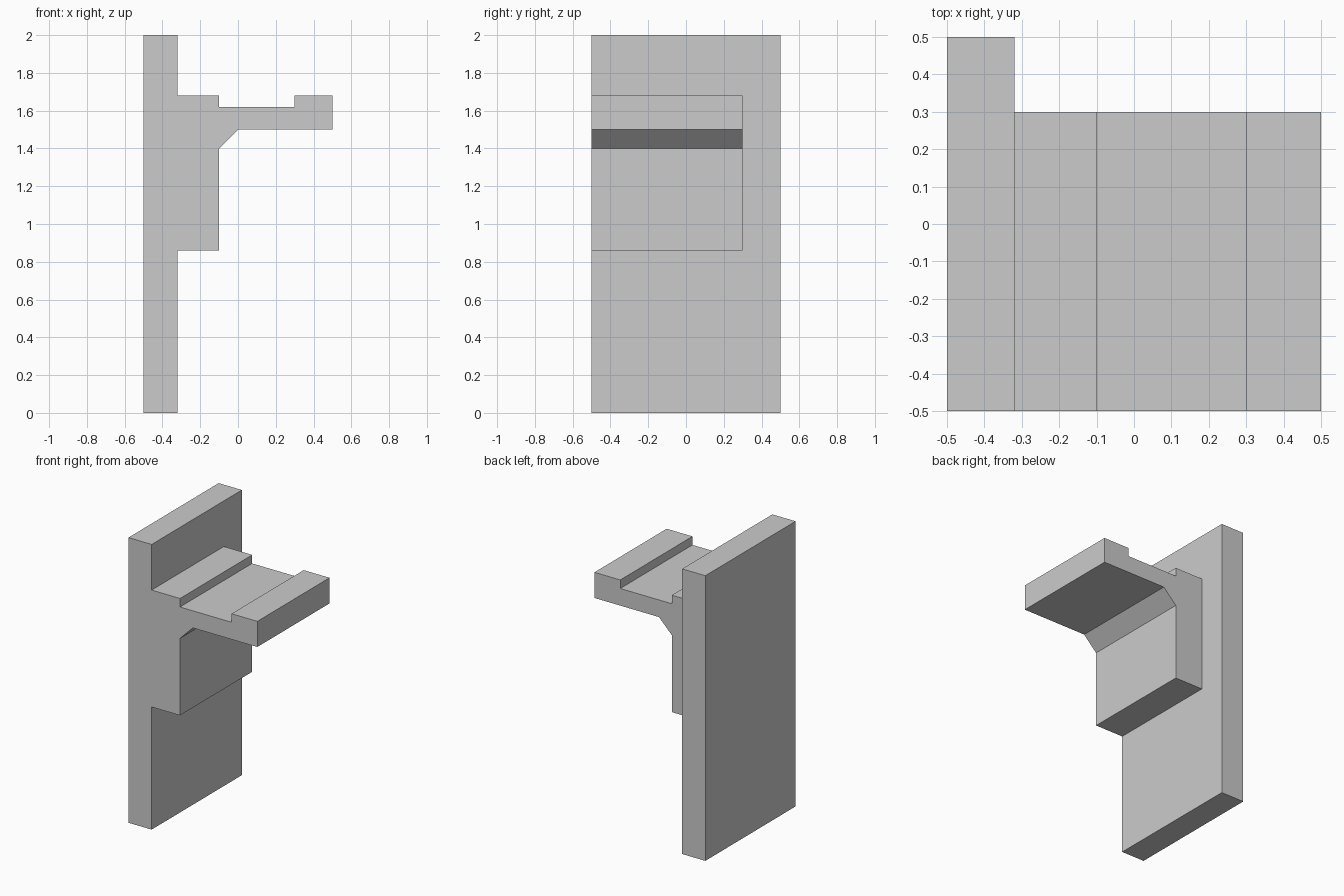
import bpy
import bmesh
from mathutils import Vector

cube = bpy.data.objects.get("Cube")
if cube:
    bpy.data.objects.remove(cube, do_unlink=True)

# One plain grey finish
grey = bpy.data.materials.new("plain_grey")
grey.use_nodes = True
colour = (0.6, 0.6, 0.6, 1.0)
grey.diffuse_color = colour
grey.node_tree.nodes["Principled BSDF"].inputs["Base Color"].default_value = colour


def extruded_profile(name, profile, y_front, y_back):
    """Extrude an x-z outline along y into a closed solid."""
    bm = bmesh.new()
    face = bm.faces.new([bm.verts.new((x, y_front, z)) for x, z in profile])
    result = bmesh.ops.extrude_face_region(bm, geom=[face], use_keep_orig=True)
    moved = [v for v in result["geom"] if isinstance(v, bmesh.types.BMVert)]
    bmesh.ops.translate(bm, verts=moved, vec=Vector((0, y_back - y_front, 0)))
    bmesh.ops.recalc_face_normals(bm, faces=bm.faces)
    mesh = bpy.data.meshes.new(name)
    bm.to_mesh(mesh)
    bm.free()
    mesh.materials.append(grey)
    obj = bpy.data.objects.new(name, mesh)
    bpy.context.collection.objects.link(obj)
    return obj


FRONT, BACK, BRACKET_BACK = -0.5, 0.5, 0.3
LEFT, PLATE_FACE = -0.5, -0.32

# Upright mounting plate
extruded_profile("back_plate", [(LEFT, 0), (PLATE_FACE, 0), (PLATE_FACE, 2), (LEFT, 2)],
                 FRONT, BACK)

# Bracket: mounting block, chamfered corner and shelf with a shallow channel
bracket_outline = [
    (PLATE_FACE, 0.86), (-0.1, 0.86), (-0.1, 1.4), (0, 1.5), (0.5, 1.5),
    (0.5, 1.68), (0.3, 1.68), (0.3, 1.62), (-0.1, 1.62), (-0.1, 1.68),
    (PLATE_FACE, 1.68),
]
extruded_profile("shelf_bracket", bracket_outline, FRONT, BRACKET_BACK)
